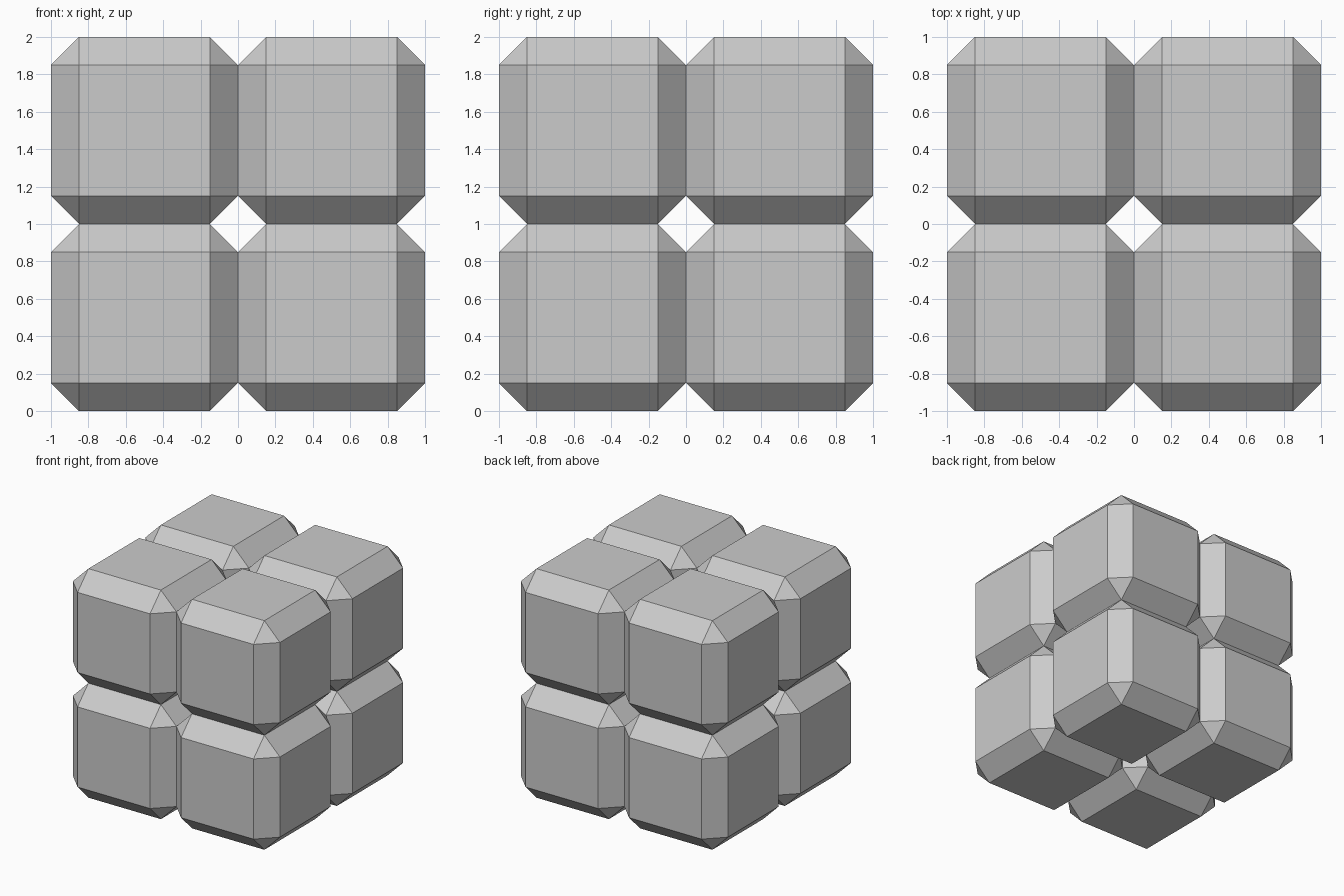
import bpy
import bmesh

if "Cube" in bpy.data.objects:
    bpy.data.objects.remove(bpy.data.objects["Cube"])

SIZE = 1.0      # edge length of each block
CHAMFER = 0.15  # width of the flat chamfer


def chamfered_block_mesh():
    """Unit cube with every edge and corner cut by a single flat chamfer."""
    bm = bmesh.new()
    bmesh.ops.create_cube(bm, size=SIZE)
    bmesh.ops.bevel(bm, geom=bm.edges[:], offset=CHAMFER, offset_type='OFFSET',
                    segments=1, profile=0.5, affect='EDGES')
    bmesh.ops.recalc_face_normals(bm, faces=bm.faces[:])
    mesh = bpy.data.meshes.new("chamfered_block")
    bm.to_mesh(mesh)
    bm.free()
    return mesh


# Eight touching blocks in a 2 x 2 x 2 stack, sharing one mesh
mesh = chamfered_block_mesh()
half = SIZE / 2
for z, level in ((half, "lower"), (half + SIZE, "upper")):
    for y, depth in ((-half, "front"), (half, "back")):
        for x, side in ((-half, "left"), (half, "right")):
            block = bpy.data.objects.new(f"{level}_{depth}_{side}_block", mesh)
            block.location = (x, y, z)
            bpy.context.collection.objects.link(block)
